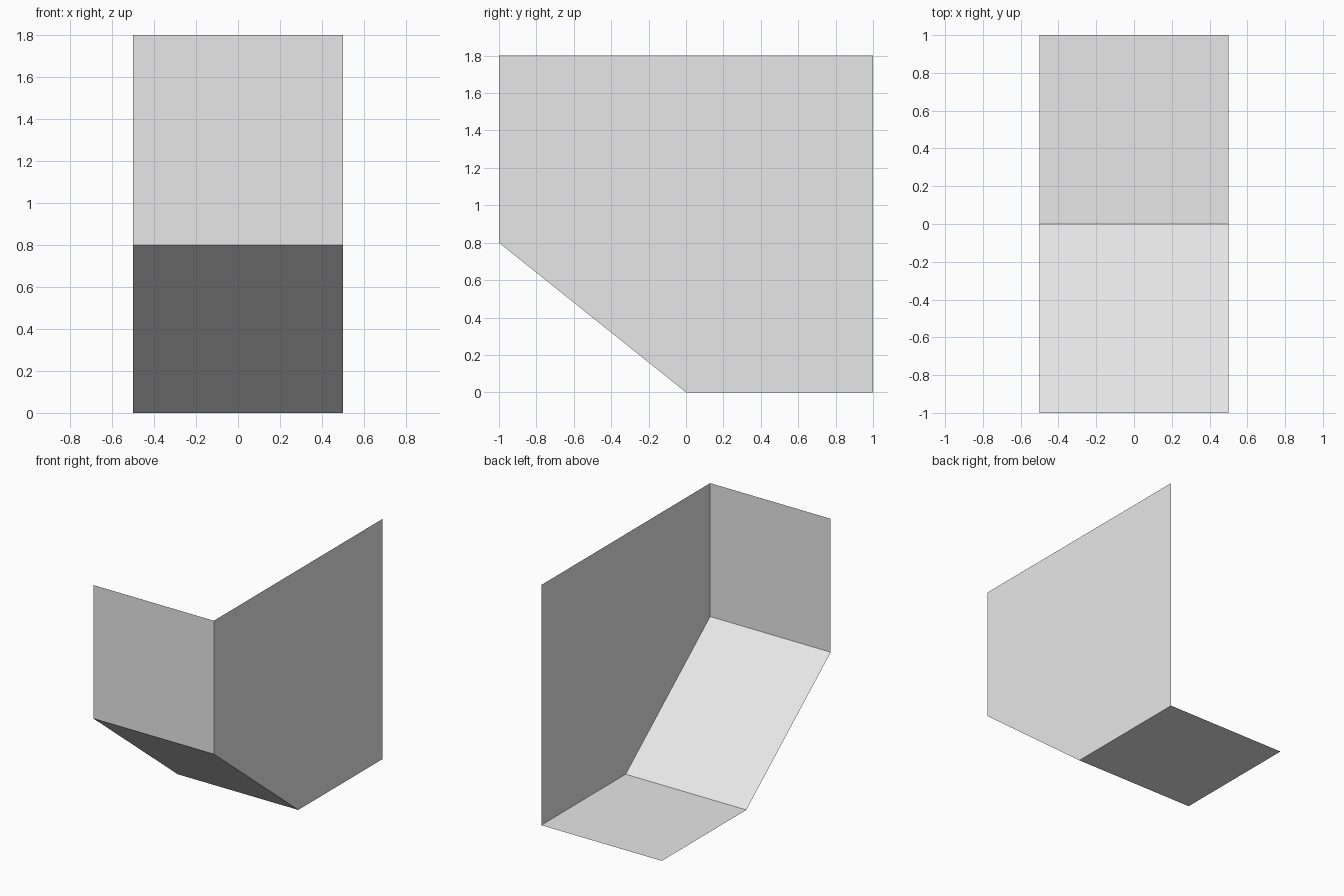
import bpy
import bmesh

cube = bpy.data.objects.get("Cube")
if cube:
    bpy.data.objects.remove(cube, do_unlink=True)

# Plain grey material
grey = bpy.data.materials.new("light_grey")
grey.use_nodes = True
colour = (0.8, 0.8, 0.8, 1)
grey.diffuse_color = colour
grey.node_tree.nodes["Principled BSDF"].inputs["Base Color"].default_value = colour

HALF = 0.5
# Side outline as (y, z): back top, front top, slope top, slope foot, back foot
outline = [(1, 1.8), (-1, 1.8), (-1, 0.8), (0, 0), (1, 0)]

bm = bmesh.new()
# Side panel on the model's left
rim = [bm.verts.new((HALF, y, z)) for y, z in outline]
bm.faces.new(rim)

# Front, sloped and bottom panels; back, top and the other side stay open
far = [bm.verts.new((-HALF, y, z)) for y, z in outline[1:]]
near = rim[1:]
for i in range(len(far) - 1):
    bm.faces.new((near[i], far[i], far[i + 1], near[i + 1]))
bm.normal_update()

mesh = bpy.data.meshes.new("open_corner_shell")
bm.to_mesh(mesh)
bm.free()
mesh.materials.append(grey)
shell = bpy.data.objects.new("open_corner_shell", mesh)
bpy.context.collection.objects.link(shell)
